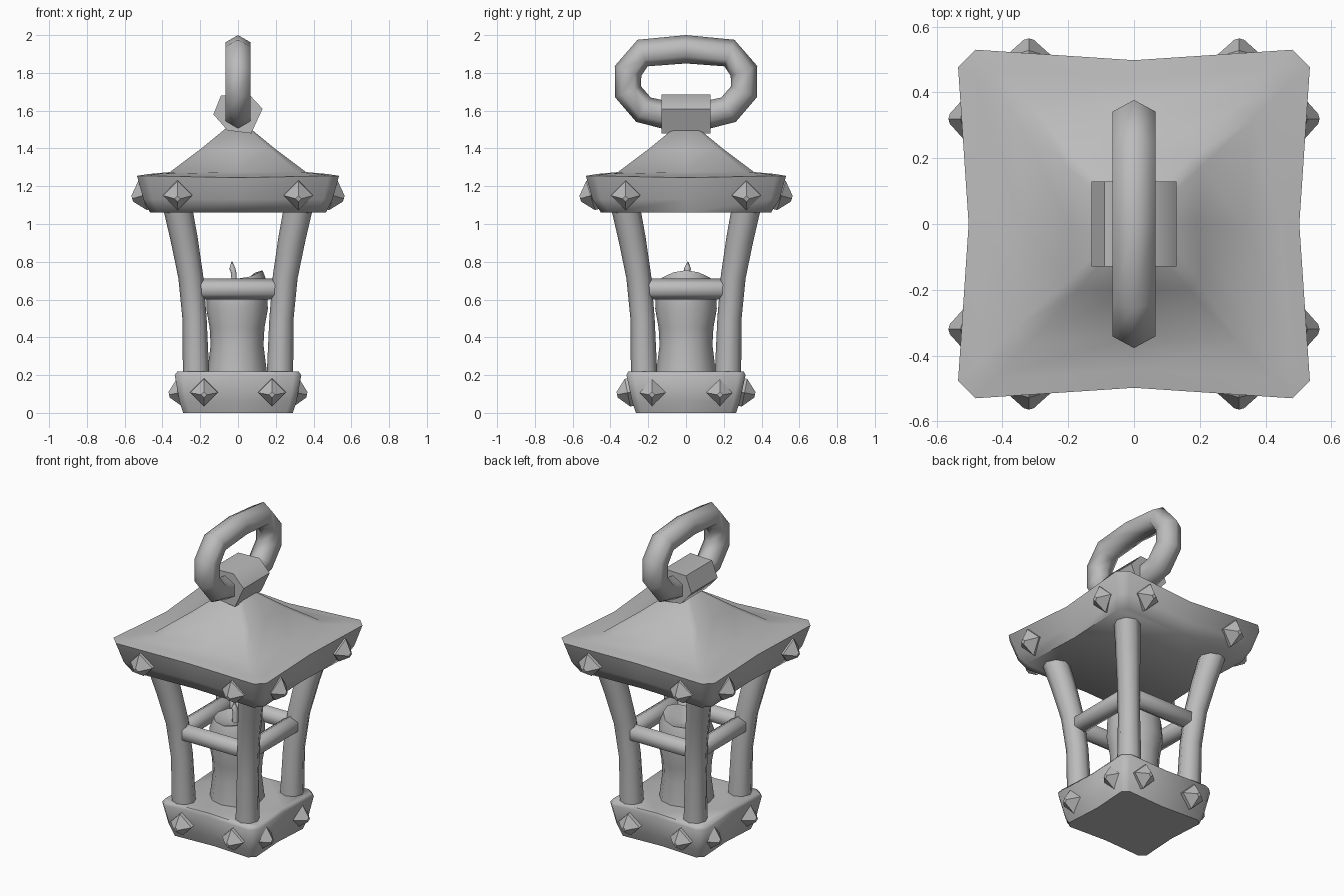
import bpy, bmesh, math
from mathutils import Vector, Matrix

cube = bpy.data.objects.get("Cube")
if cube:
    bpy.data.objects.remove(cube, do_unlink=True)

grey = bpy.data.materials.new("plain_grey")
grey.use_nodes = True
GREY = (0.5, 0.5, 0.5, 1)
grey.diffuse_color = GREY
grey.node_tree.nodes["Principled BSDF"].inputs["Base Color"].default_value = GREY


def loft(name, rings, closed=False, angle=62):
    """Skin a list of equal point rings; cap the ends unless closed."""
    bm = bmesh.new()
    rows = [[bm.verts.new(p) for p in ring] for ring in rings]
    n = len(rows[0])
    pairs = list(zip(rows, rows[1:])) + ([(rows[-1], rows[0])] if closed else [])
    for a, b in pairs:
        for i in range(n):
            j = (i + 1) % n
            bm.faces.new((a[i], a[j], b[j], b[i]))
    if not closed:
        bm.faces.new(rows[0][::-1])
        bm.faces.new(rows[-1])
    bmesh.ops.recalc_face_normals(bm, faces=bm.faces)
    mesh = bpy.data.meshes.new(name)
    bm.to_mesh(mesh)
    bm.free()
    mesh.materials.append(grey)
    obj = bpy.data.objects.new(name, mesh)
    bpy.context.collection.objects.link(obj)
    bpy.ops.object.select_all(action='DESELECT')
    obj.select_set(True)
    bpy.context.view_layer.objects.active = obj
    bpy.ops.object.shade_smooth_by_angle(angle=math.radians(angle))
    return obj


def square_ring(hx, hy, z, chamfer=0.12, pinch=0.05, sag=0.0):
    """Square outline with cut corners and sides drawn in at the middle."""
    c, m = 1 - chamfer, 1 - pinch
    pts = []
    for k in range(4):
        for s, d, drop in ((-c, 1, 0), (0, m, sag), (c, 1, 0)):
            p = Matrix.Rotation(k * math.pi / 2, 3, 'Z') @ Vector((s, -d, 0))
            pts.append((p.x * hx, p.y * hy, z - drop))
    return pts


def tube(name, path, radii, sides=6, closed=False, ref=(1, 0, 0)):
    """Sweep a polygon along a path."""
    path = [Vector(p) for p in path]
    n, rings = len(path), []
    for i, p in enumerate(path):
        if closed:
            t = path[(i + 1) % n] - path[i - 1]
        else:
            t = path[min(i + 1, n - 1)] - path[max(i - 1, 0)]
        u = t.normalized().cross(Vector(ref)).normalized()
        v = t.normalized().cross(u)
        r = radii[i] if isinstance(radii, (list, tuple)) else radii
        rings.append([p + r * (u * math.cos(a) + v * math.sin(a))
                      for a in (math.tau * k / sides for k in range(sides))])
    return loft(name, rings, closed)


def stud(name, side, along, out, z, size, tilt):
    """Blunt diamond stud standing out from one side."""
    turn = Matrix.Rotation(side * math.pi / 2, 3, 'Z')
    rings = []
    for scale, depth in ((1, -0.035), (1, 0.015), (0.2, 0.07)):
        r = size * scale
        rings.append([turn @ Vector((along + s * r, -out - depth - h * r * tilt,
                                     z + h * r - depth * tilt))
                      for s, h in ((1, 0), (0, 1), (-1, 0), (0, -1))])
    loft(name, rings, angle=30)


# Base block
loft("base", [square_ring(0.29, 0.265, 0.0), square_ring(0.31, 0.285, 0.06),
              square_ring(0.335, 0.315, 0.2), square_ring(0.32, 0.305, 0.22)])

# Roof with flared rim
loft("roof", [square_ring(0.465, 0.45, 1.06, 0.1, 0.04),
              square_ring(0.5, 0.495, 1.13, 0.1, 0.05),
              square_ring(0.535, 0.53, 1.255, 0.1, 0.06, 0.01),
              square_ring(0.47, 0.47, 1.265, 0.1, 0.06, 0.01),
              square_ring(0.36, 0.36, 1.275, 0.12, 0.05),
              square_ring(0.2, 0.2, 1.395, 0.15, 0.03),
              square_ring(0.06, 0.06, 1.51, 0.2, 0.0)])

# Studs around the base and the rim
for side in range(4):
    for along in (-1, 1):
        stud("rim_stud", side, 0.32 * along, 0.49, 1.155, 0.077, 0.3)
        stud("base_stud", side, 0.18 * along, 0.295, 0.11, 0.073, 0.2)

# Corner posts bending outward towards the roof
POST = ((0.222, 0.2), (0.23, 0.5), (0.25, 0.72), (0.285, 0.92), (0.318, 1.08))
for sx in (-1, 1):
    for sy in (-1, 1):
        tube("post", [(sx * d, sy * d, z) for d, z in POST],
             (0.07, 0.064, 0.066, 0.072, 0.076), 8)

# Cross bars with pointed ends
BAR = ((-0.275, 0.012), (-0.19, 0.056), (0.19, 0.056), (0.275, 0.012))
radii = [r for d, r in BAR]
for s in (-1, 1):
    tube("cross_bar_wide", [(d, s * 0.235, 0.655) for d, r in BAR], radii, ref=(0, 1, 0))
    tube("cross_bar_deep", [(s * 0.235, d, 0.655) for d, r in BAR], radii)

# Candle with a raised, melted lip on one side
CANDLE = ((0.16, 0.2), (0.14, 0.36), (0.145, 0.45), (0.163, 0.55),
          (0.158, 0.65), (0.135, 0.71), (0.09, 0.695), (0.03, 0.68))
rings = []
for r, z in CANDLE:
    ring = []
    for k in range(12):
        a = math.tau * k / 12
        lift = 0.045 * max(0, math.cos(a)) ** 2 if r > 0.08 and z > 0.6 else 0
        ring.append((r * math.cos(a) - 0.005, r * math.sin(a), z + lift))
    rings.append(ring)
loft("candle", rings)
tube("wick", [(-0.02, 0, 0.66), (-0.022, 0.005, 0.74), (-0.03, 0.008, 0.765),
              (-0.033, 0.01, 0.8)], (0.018, 0.016, 0.018, 0.003))

# Collar on the roof peak
COLLAR = ((-0.09, 1.68), (-0.13, 1.58), (-0.055, 1.495),
          (0.07, 1.48), (0.13, 1.61), (0.06, 1.685))
loft("collar", [[(x, y, z) for x, z in COLLAR] for y in (-0.13, 0.13)])

# Carrying ring
HALF = ((0.23, 1.905), (0.307, 1.81), (0.307, 1.7), (0.225, 1.605), (0.1, 1.575))
loop = [(0, 0, 1.925)] + [(0, y, z) for y, z in HALF]
loop += [(0, -y, z) for y, z in reversed(HALF)]
tube("carrying_ring", loop, 0.075, closed=True)
